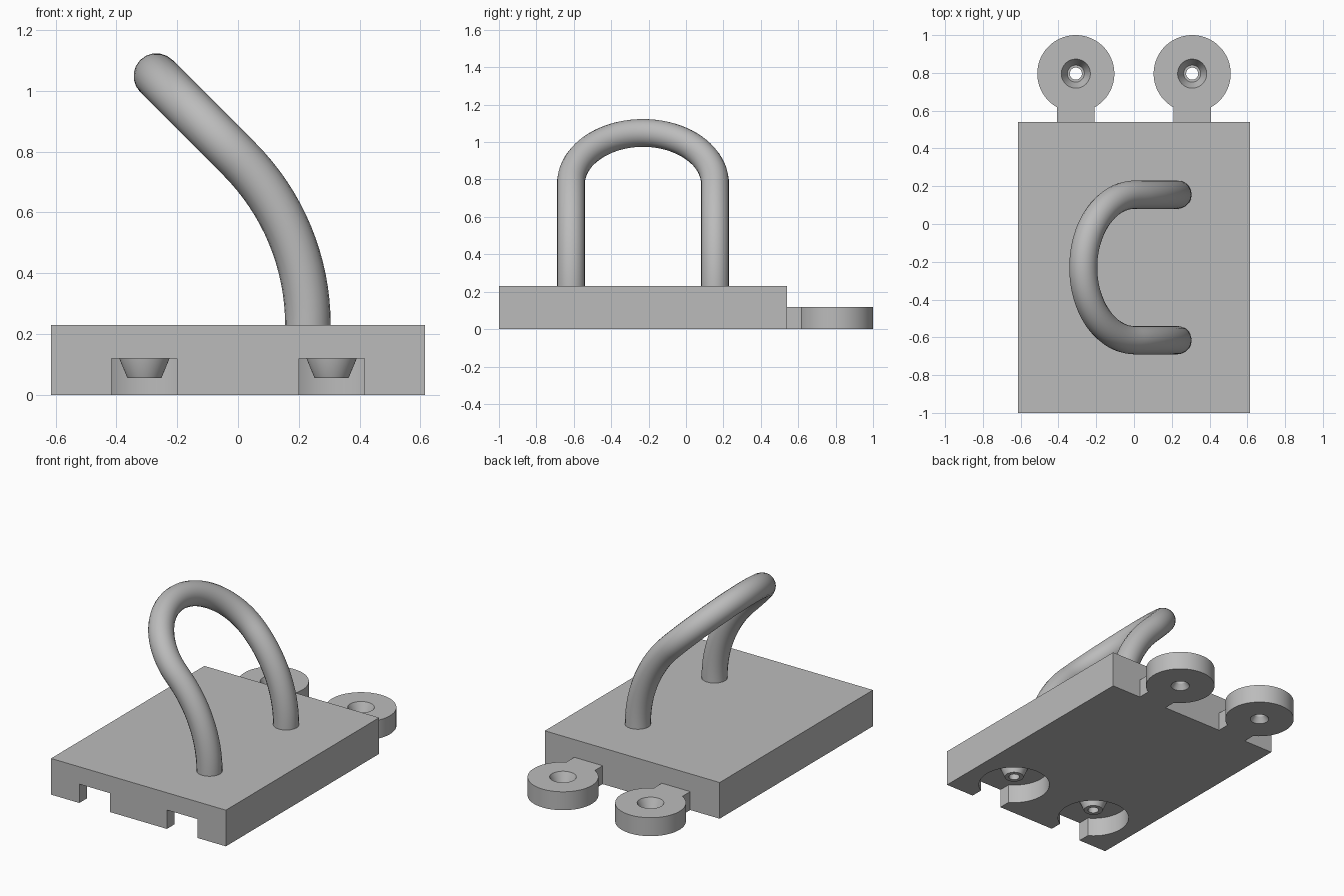
import bpy, bmesh
from math import sin, cos, pi, asin, sqrt, radians
from mathutils import Vector

if "Cube" in bpy.data.objects:
    bpy.data.objects.remove(bpy.data.objects["Cube"])

COLOR = (0.5, 0.5, 0.5, 1)
grey = bpy.data.materials.new("plain grey")
grey.use_nodes = True
grey.diffuse_color = COLOR
grey.node_tree.nodes["Principled BSDF"].inputs["Base Color"].default_value = COLOR

FRONT, BACK, TOP = -1.0, 0.54, 0.23
LUG_X, LUG_OUT, LUG_TOP = 0.308, 0.256, 0.117


def finish(name, bm):
    bmesh.ops.recalc_face_normals(bm, faces=bm.faces)
    me = bpy.data.meshes.new(name)
    bm.to_mesh(me)
    bm.free()
    me.materials.append(grey)
    ob = bpy.data.objects.new(name, me)
    bpy.context.collection.objects.link(ob)
    return ob


def extrude(name, outline, z0, z1):
    bm = bmesh.new()
    face = bm.faces.new([bm.verts.new((x, y, z0)) for x, y in outline])
    new = bmesh.ops.extrude_face_region(bm, geom=[face])["geom"]
    bmesh.ops.translate(bm, vec=(0, 0, z1 - z0),
                        verts=[v for v in new if isinstance(v, bmesh.types.BMVert)])
    return finish(name, bm)


def keyhole(cx, cy, r, half, y_end, n=64):
    """Disc with a straight neck that runs towards -y."""
    a = asin(half / r)
    arc = [-pi / 2 + a + (2 * pi - 2 * a) * i / n for i in range(n + 1)]
    pts = [(cx + r * cos(t), cy + r * sin(t)) for t in arc]
    return pts + [(cx - half, y_end), (cx + half, y_end)]


def lathe(name, profile, cx, cy, n=48):
    """Turn an (r, z) profile that starts and ends on the axis."""
    bm = bmesh.new()
    vs = [bm.verts.new((cx + r, cy, z)) for r, z in profile]
    es = [bm.edges.new(p) for p in zip(vs, vs[1:])]
    bmesh.ops.spin(bm, geom=vs + es, cent=(cx, cy, 0), axis=(0, 0, 1),
                   angle=2 * pi, steps=n, use_duplicate=False)
    bmesh.ops.remove_doubles(bm, verts=bm.verts, dist=1e-5)
    return finish(name, bm)


def activate(ob):
    bpy.ops.object.select_all(action="DESELECT")
    ob.select_set(True)
    bpy.context.view_layer.objects.active = ob


def cut(ob, cutter):
    cutter.hide_render = True
    mod = ob.modifiers.new("cut", "BOOLEAN")
    mod.operation, mod.solver, mod.object = "DIFFERENCE", "EXACT", cutter
    activate(ob)
    bpy.ops.object.modifier_apply(modifier=mod.name)
    bpy.data.objects.remove(cutter)


def smooth(ob):
    activate(ob)
    bpy.ops.object.shade_smooth_by_angle(angle=radians(30))


# Base plate
base = extrude("base_plate", [(-0.615, FRONT), (0.615, FRONT),
                              (0.615, BACK), (-0.615, BACK)], 0, TOP)

for side, x in (("right", -LUG_X), ("left", LUG_X)):
    # Keyhole pocket under the front edge
    pocket_y = FRONT + LUG_OUT - 0.0
    cut(base, extrude("pocket_cutter",
                      keyhole(x, pocket_y, 0.21, 0.108, FRONT - 0.1), -0.1, 0.12))

    # Hollow conical stud inside the pocket
    smooth(lathe(side + "_stud", [(0, 0.13), (0.083, 0.13), (0.083, 0.12), (0.056, 0.055),
                                  (0.032, 0.055), (0.032, 0.11), (0, 0.11)], x, pocket_y))

    # Connecting lug with a countersunk hole
    lug = extrude(side + "_lug",
                  keyhole(x, BACK + LUG_OUT, 0.204, 0.1, BACK - 0.02), 0, LUG_TOP)
    cut(lug, lathe("hole_cutter", [(0, 0.14), (0.077, 0.14), (0.077, LUG_TOP), (0.045, 0.05),
                                   (0.032, 0.05), (0.032, 0.035), (0.055, 0.0),
                                   (0.055, -0.02), (0, -0.02)], x, BACK + LUG_OUT))
    smooth(lug)
smooth(base)

# Hook path: curved legs that lean to 45 degrees, joined by a half circle
MID_Y, HALF, BEND, LEG_X = -0.23, 0.385, 0.773, 0.23
leg = [Vector((LEG_X, 0, TOP - 0.03))]
for i in range(17):
    t = pi / 4 * i / 16
    leg.append(Vector((LEG_X - BEND + BEND * cos(t), 0, TOP + BEND * sin(t))))
lean = Vector((-1, 0, 1)) / sqrt(2)
across = Vector((0, 1, 0))
mid = Vector((0, MID_Y, 0))
path = [p + mid - across * HALF for p in leg]
for i in range(1, 40):
    t = pi * i / 40
    path.append(leg[-1] + mid + HALF * (lean * sin(t) - across * cos(t)))
path += [p + mid + across * HALF for p in reversed(leg)]

# Hook
curve = bpy.data.curves.new("hook", "CURVE")
curve.dimensions = "3D"
curve.bevel_depth = 0.075
curve.bevel_resolution = 8
curve.use_fill_caps = True
spline = curve.splines.new("POLY")
spline.points.add(len(path) - 1)
for point, co in zip(spline.points, path):
    point.co = (*co, 1)
curve.materials.append(grey)
hook = bpy.data.objects.new("hook", curve)
bpy.context.collection.objects.link(hook)
activate(hook)
bpy.ops.object.convert(target="MESH")
smooth(bpy.context.view_layer.objects.active)
